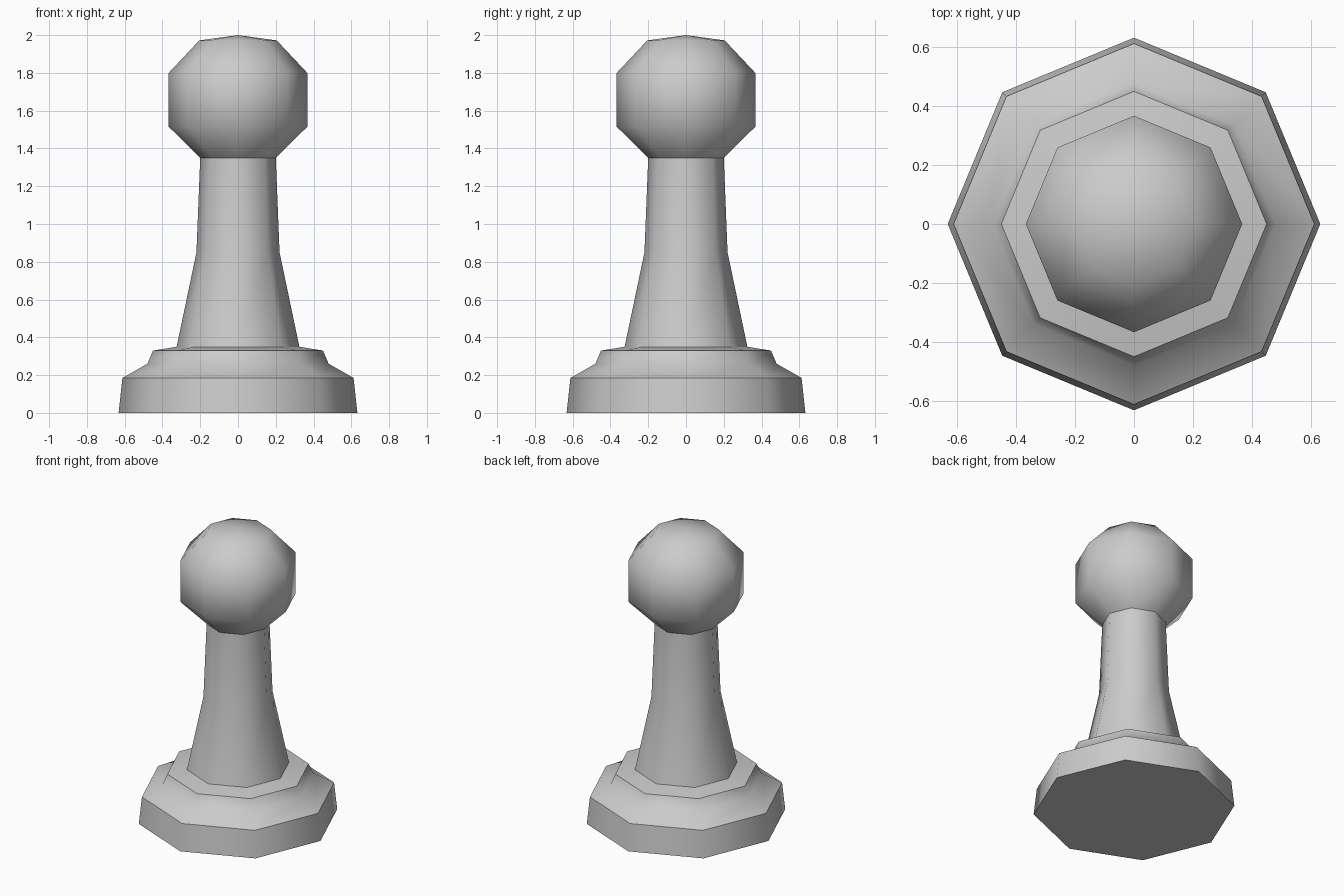
import bpy, bmesh, math

if "Cube" in bpy.data.objects:
    bpy.data.objects.remove(bpy.data.objects["Cube"])

SIDES = 8


def lathe(name, profile):
    """Revolve (radius, height) points into an eight-sided part, corners on the axes."""
    bm = bmesh.new()
    rings = []
    for r, z in profile:
        if r == 0:
            rings.append([bm.verts.new((0, 0, z))] * SIDES)
        else:
            rings.append([bm.verts.new((r * math.cos(math.tau * i / SIDES),
                                        r * math.sin(math.tau * i / SIDES), z))
                          for i in range(SIDES)])
    for low, high in zip(rings, rings[1:]):
        for i in range(SIDES):
            j = (i + 1) % SIDES
            corners = [low[i], low[j], high[j], high[i]]
            bm.faces.new(list(dict.fromkeys(corners)))
    mesh = bpy.data.meshes.new(name)
    bm.to_mesh(mesh)
    bm.free()
    obj = bpy.data.objects.new(name, mesh)
    bpy.context.collection.objects.link(obj)
    bpy.ops.object.select_all(action='DESELECT')
    obj.select_set(True)
    bpy.context.view_layer.objects.active = obj
    bpy.ops.object.shade_smooth_by_angle(angle=math.radians(50))
    return obj


# Stepped foot with closed underside
lathe("base", [(0, 0), (0.632, 0), (0.612, 0.185), (0.48, 0.26),
               (0.45, 0.33), (0.325, 0.35)])

# Tapering column
lathe("stem", [(0.325, 0.35), (0.22, 0.85), (0.20, 1.35)])

# Faceted ball on top
lathe("head", [(0.20, 1.35), (0.367, 1.515), (0.367, 1.80),
               (0.205, 1.972), (0, 2.0)])
